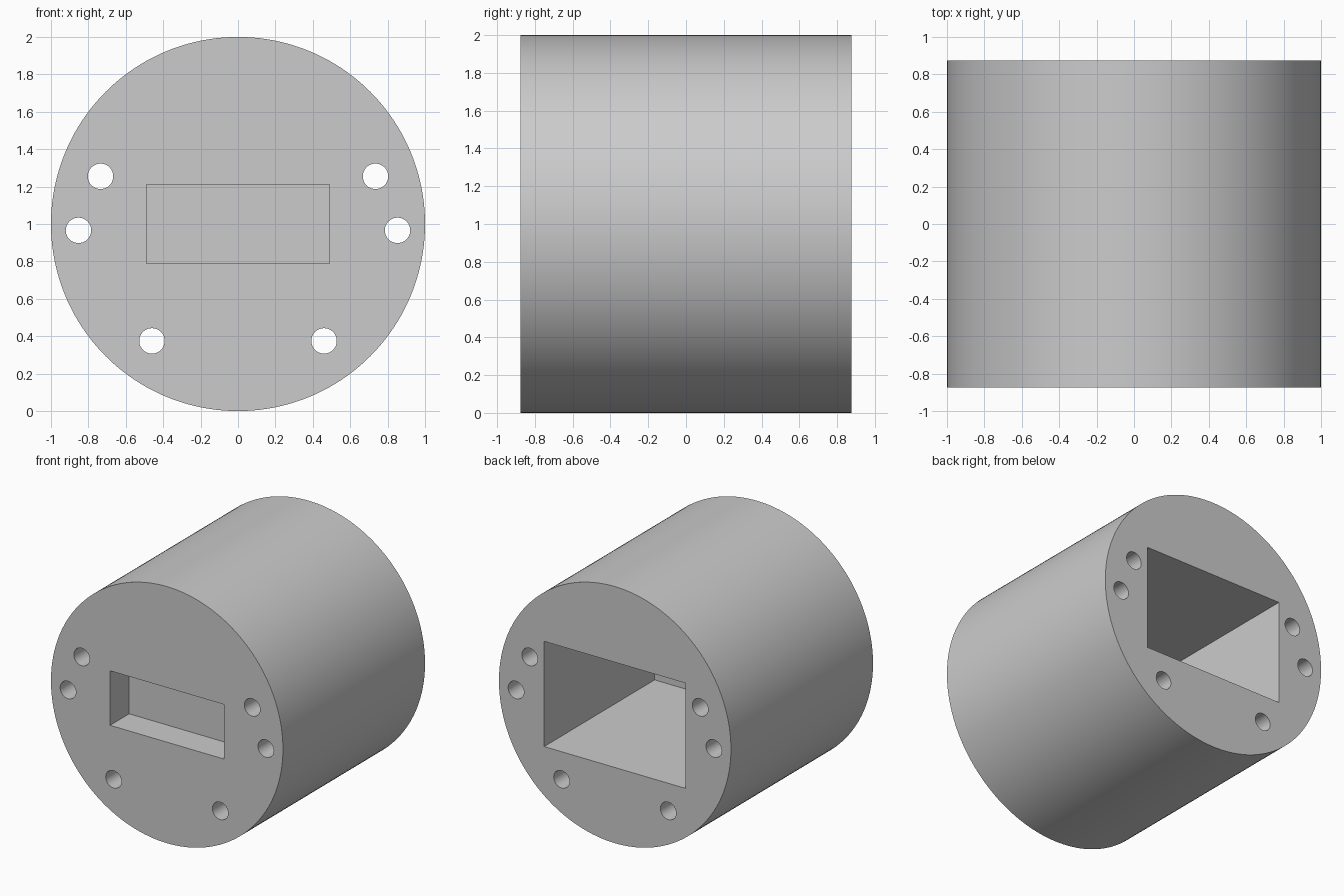
import bpy
from math import pi, radians

if "Cube" in bpy.data.objects:
    bpy.data.objects.remove(bpy.data.objects["Cube"], do_unlink=True)

RADIUS, HALF = 1.0, 0.875
OVER = 0.1  # cutters reach past the faces

grey = bpy.data.materials.new("light_grey")
grey.use_nodes = True
colour = (0.6, 0.6, 0.6, 1)
grey.diffuse_color = colour
grey.node_tree.nodes["Principled BSDF"].inputs["Base Color"].default_value = colour


def rod(name, x, z, radius, half, sides):
    """Cylinder lying along y."""
    bpy.ops.mesh.primitive_cylinder_add(vertices=sides, radius=radius, depth=2 * half,
                                        location=(x, 0, z), rotation=(pi / 2, 0, 0))
    ob = bpy.context.object
    ob.name = name
    bpy.ops.object.transform_apply()
    return ob


def box(name, width, height, y0, y1):
    """Box centred on the cylinder axis, from y0 to y1."""
    bpy.ops.mesh.primitive_cube_add(size=1, location=(0, (y0 + y1) / 2, RADIUS))
    ob = bpy.context.object
    ob.name = name
    ob.scale = (width, y1 - y0, height)
    bpy.ops.object.transform_apply()
    return ob


# Solid round housing
body = rod("round_housing", 0, RADIUS, RADIUS, HALF, 160)
body.data.materials.append(grey)

# Shallow front recess and deep rear cavity, with a wall between them
cutters = [
    box("front_recess_cutter", 0.98, 0.425, -HALF - OVER, -HALF + 0.235),
    box("rear_cavity_cutter", 1.22, 0.82, HALF - 1.36, HALF + OVER),
]

# Mirrored pairs of through holes
for x, z in ((0.735, 1.255), (0.853, 0.966), (0.46, 0.375)):
    for side in (-1, 1):
        cutters.append(rod("bolt_hole_cutter", side * x, z, 0.068, HALF + OVER, 40))

for cutter in cutters:
    cutter.hide_render = True
    cut = body.modifiers.new("cut", "BOOLEAN")
    cut.operation = "DIFFERENCE"
    cut.solver = "EXACT"
    cut.object = cutter

# Bake the cuts and drop the cutters
bpy.ops.object.select_all(action="DESELECT")
body.select_set(True)
bpy.context.view_layer.objects.active = body
for cut in list(body.modifiers):
    bpy.ops.object.modifier_apply(modifier=cut.name)
for cutter in cutters:
    bpy.data.objects.remove(cutter, do_unlink=True)

body.select_set(True)
bpy.ops.object.shade_smooth_by_angle(angle=radians(30))
